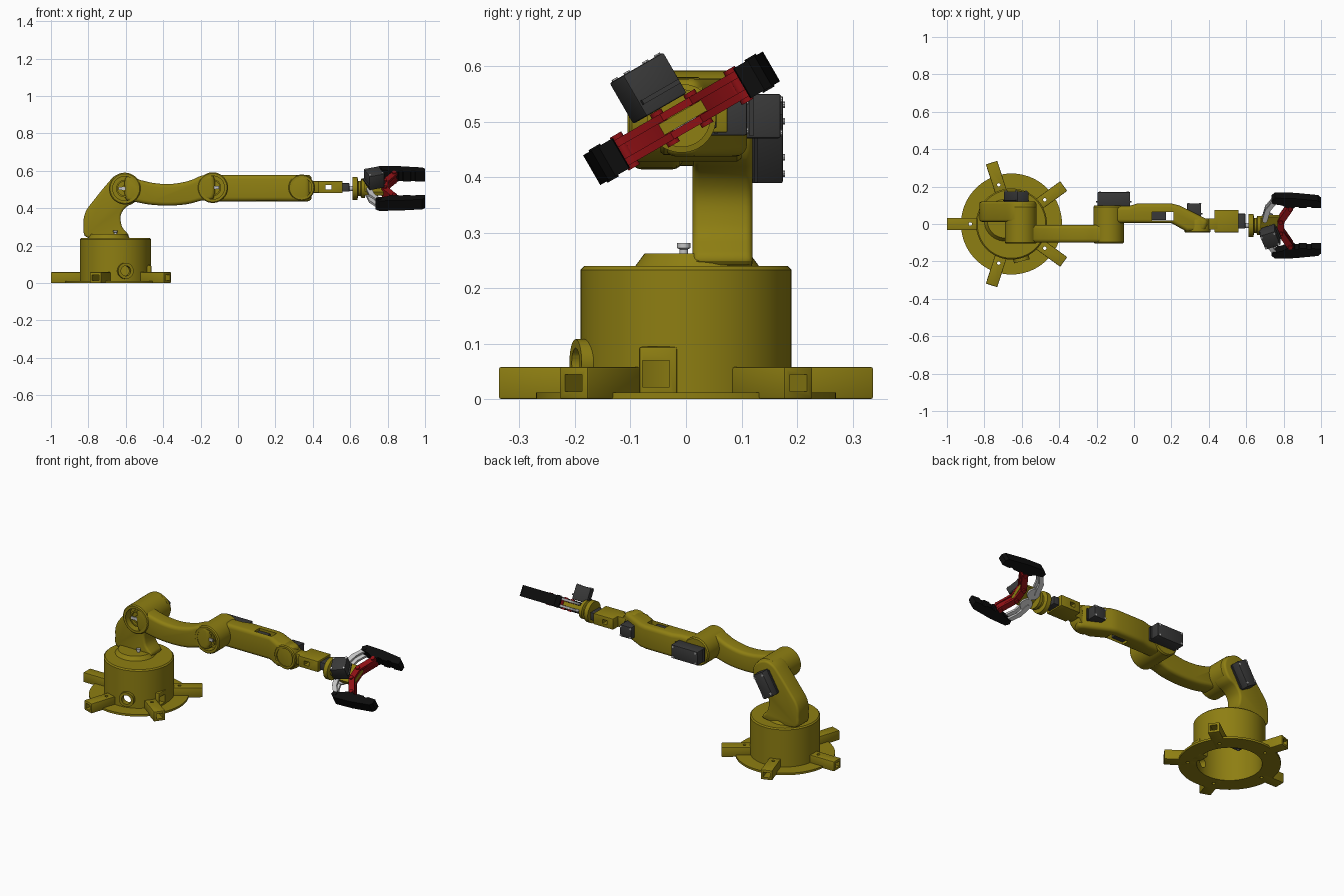
import bpy, bmesh, math
from mathutils import Matrix, Vector

if "Cube" in bpy.data.objects:
    bpy.data.objects.remove(bpy.data.objects["Cube"])


def material(name, rgb):
    m = bpy.data.materials.new(name)
    m.use_nodes = True
    m.diffuse_color = (*rgb, 1)
    m.node_tree.nodes["Principled BSDF"].inputs["Base Color"].default_value = (*rgb, 1)
    return m


YELLOW = material("olive yellow", (0.27, 0.21, 0.006))
DARK = material("dark grey", (0.04, 0.04, 0.04))
BLACK = material("black", (0.004, 0.004, 0.004))
RED = material("red", (0.27, 0.005, 0.007))
LIGHT = material("light grey", (0.55, 0.55, 0.55))
parts = []


def frame(o, x, y, z):
    m = Matrix((x, y, z)).transposed().to_4x4()
    m.translation = Vector(o)
    return m


X, Y, Z = (1, 0, 0), (0, 1, 0), (0, 0, 1)
SIDE = frame((0, 0, 0), X, Z, Y)      # profile in xz, depth along y
PLAN = Matrix.Identity(4)             # profile in xy, depth along z
at = Matrix.Translation


def finish(name, bm, mat, fr, bevel=0, seg=2):
    bmesh.ops.remove_doubles(bm, verts=bm.verts, dist=1e-5)
    bmesh.ops.transform(bm, matrix=fr, verts=bm.verts)
    bmesh.ops.recalc_face_normals(bm, faces=bm.faces)
    if bevel:
        sharp = [e for e in bm.edges if e.calc_face_angle(0) > 0.7]
        bmesh.ops.bevel(bm, geom=sharp, offset=bevel, segments=seg, profile=0.5, affect='EDGES')
    me = bpy.data.meshes.new(name)
    bm.to_mesh(me)
    bm.free()
    me.materials.append(mat)
    ob = bpy.data.objects.new(name, me)
    bpy.context.scene.collection.objects.link(ob)
    parts.append(ob)
    return ob


def prism(name, pts, lo, hi, mat, fr=SIDE, bevel=0, seg=2):
    bm = bmesh.new()
    f = bm.faces.new([bm.verts.new((p[0], p[1], lo)) for p in pts])
    top = bmesh.ops.extrude_face_region(bm, geom=[f])["geom"]
    bmesh.ops.translate(bm, vec=(0, 0, hi - lo), verts=[v for v in top if isinstance(v, bmesh.types.BMVert)])
    return finish(name, bm, mat, fr, bevel, seg)


def box(name, lo, hi, mat, fr=PLAN, bevel=0):
    pts = [(lo[0], lo[1]), (hi[0], lo[1]), (hi[0], hi[1]), (lo[0], hi[1])]
    return prism(name, pts, lo[2], hi[2], mat, fr, bevel)


def lathe(name, prof, mat, fr, steps=48):
    bm = bmesh.new()
    vs = [bm.verts.new((r, 0, h)) for r, h in prof]
    es = [bm.edges.new(p) for p in zip(vs, vs[1:])]
    bmesh.ops.spin(bm, geom=vs + es, axis=Z, cent=(0, 0, 0), angle=2 * math.pi, steps=steps)
    return finish(name, bm, mat, fr)


def disc(name, r, lo, hi, mat, fr, steps=24):
    return lathe(name, [(0, lo), (r, lo), (r, hi), (0, hi)], mat, fr, steps)


def smooth(pts, n=4):
    # closed Catmull-Rom loop
    out, c = [], len(pts)
    for i in range(c):
        a, b, d, e = (Vector(pts[(i + k) % c]) for k in (-1, 0, 1, 2))
        for t in (k / n for k in range(n)):
            out.append(0.5 * (2 * b + (d - a) * t + (2 * a - 5 * b + 4 * d - e) * t * t
                              + (3 * b - a - 3 * d + e) * t ** 3))
    return out


def cut(ob, cutters):
    for c in cutters:
        m = ob.modifiers.new("cut", 'BOOLEAN')
        m.operation, m.object = 'DIFFERENCE', c
        with bpy.context.temp_override(object=ob, active_object=ob):
            bpy.ops.object.modifier_apply(modifier=m.name)
        parts.remove(c)
        bpy.data.objects.remove(c)


def servo(name, size, fr):
    # case, mounting flange and corner screws; depth along local z
    x, y, z = (s / 2 for s in size)
    box(name + "_case", (-x, -y, -z), (x, y, z), DARK, fr, 0.004)
    box(name + "_flange", (-x - 0.008, -y * 0.9, -z * 0.5), (x + 0.008, y * 0.9, -z * 0.3), DARK, fr)
    for sx in (-1, 1):
        for sy in (-1, 1):
            disc(name + "_screw", 0.006, z, z + 0.003, LIGHT, fr @ at((sx * x * 0.85, sy * y * 0.75, 0)), 10)


def joint(name, x, z, r, front, back):
    # barrel with a recessed front face and a central hub
    prof = [(0, front + 0.015), (0.2 * r, front + 0.015), (0.2 * r, front + 0.03), (0.45 * r, front + 0.03),
            (0.45 * r, front + 0.015), (0.55 * r, front + 0.015), (0.55 * r, front + 0.045), (0.76 * r, front + 0.045),
            (0.76 * r, front), (0.93 * r, front), (r, front + 0.006), (r, back - 0.008), (0.93 * r, back), (0, back)]
    fr = at((x, 0, z)) @ SIDE
    lathe(name, prof, YELLOW, fr)
    box(name + "_horn", (-0.4 * r, -0.1 * r, front + 0.01), (0.4 * r, 0.1 * r, front + 0.016), LIGHT, fr)


# Base drum with flange, hollow from below
BASE = at((-0.655, 0, 0))
drum = lathe("base_drum", [(0, 0.24), (0.183, 0.24), (0.19, 0.233), (0.19, 0.012), (0.27, 0.012), (0.27, 0),
                           (0.172, 0), (0.172, 0.222), (0, 0.222)], YELLOW, BASE, 72)
port = at((-0.607, -0.17, 0.065)) @ Matrix.Rotation(math.radians(15), 4, 'Z') @ frame((0, 0, 0), X, Z, (0, -1, 0))
port_ring = disc("port_ring", 0.043, 0, 0.03, YELLOW, port)
socket = box("socket_frame", (-0.52, -0.085, 0.0), (-0.463, -0.015, 0.095), YELLOW, PLAN, 0.006)
for ob in (drum, port_ring):
    cut(ob, [disc("cutter", 0.027, -0.04, 0.06, YELLOW, port)])
for ob in (drum, socket):
    cut(ob, [box("cutter", (-0.56, -0.078, 0.022), (-0.4, -0.03, 0.07), YELLOW)])
servo("base_servo", (0.16, 0.08, 0.1), at((-0.655, 0.02, 0.165)) @ Matrix.Rotation(math.pi, 4, 'X'))

# Five tunnel-shaped feet
for i in range(5):
    fr = BASE @ Matrix.Rotation(math.radians(36 + 72 * i), 4, 'Z')
    foot = box("foot", (0.178, -0.032, 0), (0.345, 0.032, 0.058), YELLOW, fr, 0.004)
    cut(foot, [box("cutter", (0.2, -0.019, 0.014), (0.4, 0.019, 0.044), YELLOW, fr),
               disc("cutter", 0.009, -0.1, 0.1, YELLOW, fr @ at((0.22, 0, 0)), 16)])
    cut(drum, [disc("cutter", 0.009, -0.1, 0.1, YELLOW, fr @ at((0.22, 0, 0)), 16)])

# Turntable and leaning shoulder
lathe("turntable", [(0, 0.239), (0.112, 0.239), (0.095, 0.262), (0, 0.262)], YELLOW, at((-0.69, 0.02, 0)))
lathe("turntable_bolt", [(0, 0.26), (0.008, 0.26), (0.008, 0.27), (0.012, 0.272), (0.012, 0.281), (0, 0.281)],
      LIGHT, at((-0.655, -0.004, 0)), 12)
prism("shoulder", smooth([(-0.8, 0.24), (-0.825, 0.31), (-0.815, 0.38), (-0.765, 0.45), (-0.70, 0.53), (-0.655, 0.575),
                          (-0.60, 0.588), (-0.54, 0.555), (-0.522, 0.5), (-0.55, 0.435), (-0.60, 0.405),
                          (-0.627, 0.36), (-0.62, 0.3), (-0.59, 0.24)]), 0.012, 0.12, YELLOW, SIDE, 0.012, 3)
joint("shoulder_joint", -0.605, 0.505, 0.085, -0.105, 0.1)
tilt = Matrix.Rotation(math.radians(-30), 4, 'Y')
servo("shoulder_servo", (0.07, 0.145, 0.07), at((-0.63, 0.14, 0.468)) @ Matrix.Rotation(math.radians(30), 4, 'Y') @ SIDE)

# Curved upper arm
prism("upper_arm", smooth([(-0.6, 0.57), (-0.52, 0.55), (-0.44, 0.533), (-0.35, 0.53), (-0.26, 0.547), (-0.19, 0.575),
                           (-0.13, 0.57), (-0.13, 0.455), (-0.2, 0.44), (-0.27, 0.422), (-0.36, 0.414), (-0.46, 0.418),
                           (-0.54, 0.432), (-0.6, 0.45)]), -0.1, -0.005, YELLOW, SIDE, 0.02, 4)
joint("elbow_joint", -0.135, 0.51, 0.082, -0.103, 0.1)
servo("elbow_servo", (0.175, 0.08, 0.075), at((-0.108, 0.133, 0.51)) @ SIDE)

# Forearm with a through window for the roll servo
forearm = prism("forearm", [(-0.14, 0.005), (0.2, 0.005), (0.28, -0.04), (0.38, -0.04), (0.40, 0.02), (0.37, 0.035),
                            (0.24, 0.1), (0.2, 0.11), (0.02, 0.11), (-0.03, 0.095), (-0.14, 0.095)],
                0.437, 0.578, YELLOW, PLAN, 0.022, 4)
cut(forearm, [box("cutter", (0.095, 0.02, 0.3), (0.21, 0.065, 0.7), YELLOW)])
box("roll_servo", (0.097, 0.022, 0.45), (0.17, 0.063, 0.565), DARK)
joint("wrist_joint", 0.34, 0.51, 0.07, -0.046, 0.03)
servo("wrist_servo", (0.075, 0.07, 0.08), at((0.322, 0.07, 0.51)) @ SIDE)

# Wrist bracket and motor
box("wrist_neck", (0.36, -0.03, 0.482), (0.45, 0.03, 0.545), YELLOW, PLAN, 0.004)
wrist = box("wrist_bracket", (0.43, -0.045, 0.48), (0.56, 0.075, 0.545), YELLOW, PLAN, 0.004)
cut(wrist, [box("cutter", (0.468, -0.2, 0.5), (0.5, 0.2, 0.525), YELLOW)])
box("wrist_motor", (0.55, -0.025, 0.488), (0.595, 0.055, 0.534), DARK, PLAN, 0.003)

# Gripper: local x forward, y opening direction, z thickness
a = math.radians(30)
GRIP = frame((0, -0.008, 0.506), X, (0, math.cos(a), math.sin(a)), (0, -math.sin(a), math.cos(a)))
AXLE = GRIP @ frame((0, 0, 0), Y, Z, X)
disc("gripper_spindle", 0.014, 0.59, 0.62, LIGHT, AXLE)
lathe("gripper_flange", [(0, 0.612), (0.062, 0.612), (0.062, 0.638), (0.04, 0.643), (0.04, 0.655), (0.052, 0.66),
                         (0.052, 0.678), (0, 0.678)], YELLOW, AXLE)
prism("gripper_palm", [(0.67, -0.05), (0.73, -0.06), (0.8, -0.058), (0.805, 0.058), (0.73, 0.06), (0.67, 0.05)],
      -0.011, 0.011, YELLOW, GRIP)
servo("gripper_servo", (0.085, 0.09, 0.085), GRIP @ at((0.728, -0.025, 0.077)) @ Matrix.Rotation(0.35, 4, 'Z'))


def link(name, p, q, w, lo, hi, mat):
    # flat bar with round ends between two pivots
    p, q = Vector(p), Vector(q)
    ang = math.atan2(q.y - p.y, q.x - p.x)
    pts = []
    for c, start in ((q, -0.5), (p, 0.5)):
        for k in range(7):
            t = ang + math.pi * (start + k / 6)
            pts.append((c.x + w * math.cos(t), c.y + w * math.sin(t)))
    prism(name, pts, lo, hi, mat, GRIP)


for s, side in ((1, "left"), (-1, "right")):
    prof = [(0.74, 0.15), (0.735, 0.17), (0.755, 0.187), (0.86, 0.184), (0.985, 0.17), (1.0, 0.155), (1.0, 0.127),
            (0.95, 0.125), (0.947, 0.131), (0.925, 0.131), (0.922, 0.125), (0.885, 0.125), (0.88, 0.131),
            (0.86, 0.131), (0.855, 0.125), (0.82, 0.125), (0.79, 0.142)]
    prism(side + "_finger", [(x, s * u) for x, u in prof], -0.031, 0.031, BLACK, GRIP)
    for lo, hi in ((-0.026, -0.012), (0.012, 0.026)):
        link(side + "_red_link", (0.785, s * 0.035), (0.835, s * 0.118), 0.017, lo, hi, RED)
        link(side + "_grey_crank", (0.7, s * 0.045), (0.715, s * 0.105), 0.014, lo, hi, LIGHT)
        link(side + "_grey_link", (0.715, s * 0.105), (0.755, s * 0.16), 0.012, lo, hi, LIGHT)
    link(side + "_red_web", (0.79, s * 0.05), (0.83, s * 0.112), 0.014, -0.02, 0.02, RED)
    disc(side + "_gear", 0.035, -0.022, -0.011, LIGHT, GRIP @ at((0.715, s * 0.035, 0)))
    for x, u in ((0.755, 0.162), (0.835, 0.118), (0.785, 0.035)):
        disc(side + "_pivot", 0.012, -0.034, 0.034, BLACK if u > 0.15 else RED, GRIP @ at((x, s * u, 0)), 16)
for lo, hi in ((-0.026, -0.012), (0.012, 0.026)):
    link("red_bridge", (0.785, -0.035), (0.785, 0.035), 0.017, lo, hi, RED)

# Smooth shading with crisp edges
bpy.ops.object.select_all(action='DESELECT')
for ob in parts:
    ob.select_set(True)
bpy.context.view_layer.objects.active = parts[0]
bpy.ops.object.shade_smooth_by_angle(angle=math.radians(35))
